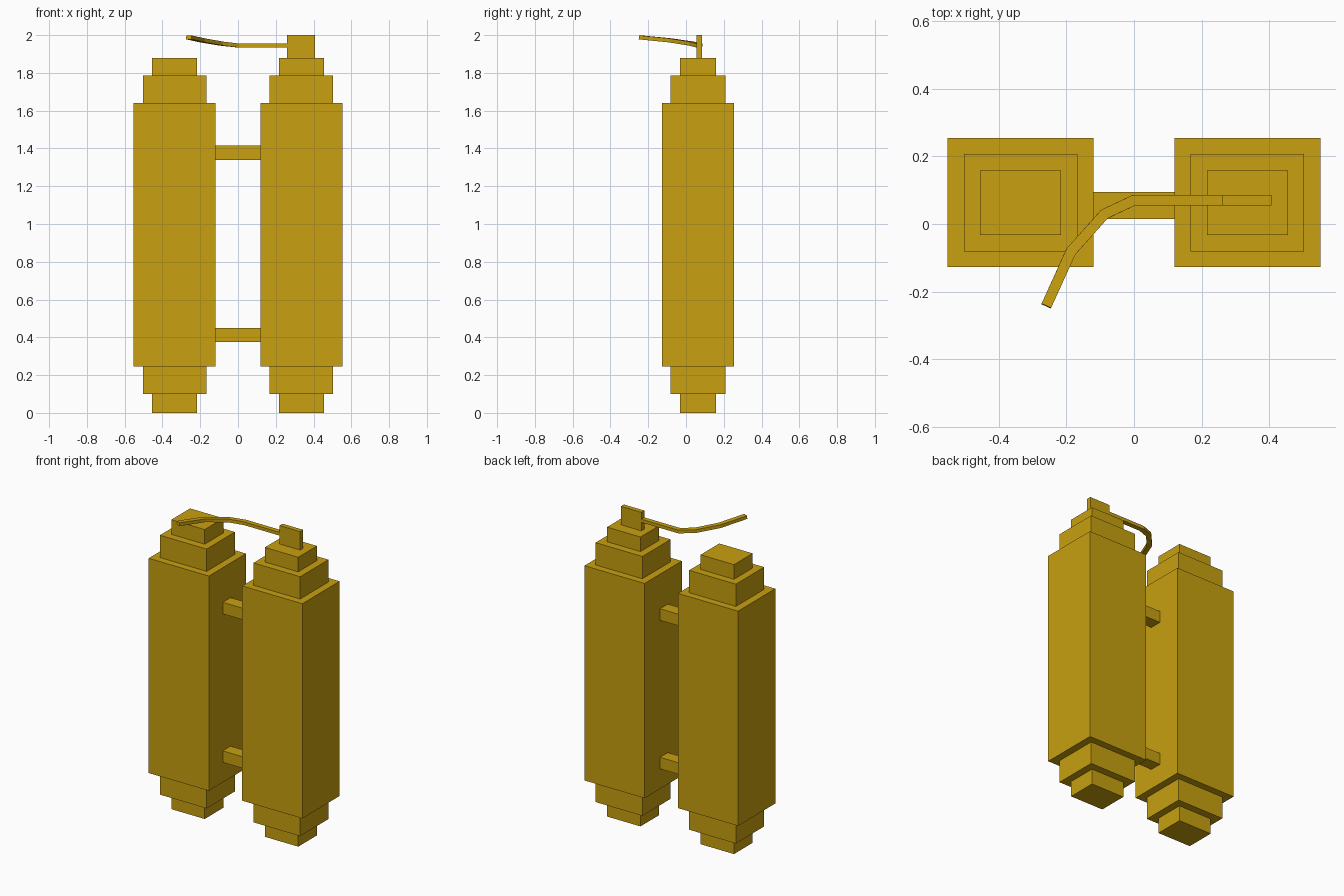
import bpy
import bmesh
from mathutils import Vector

cube = bpy.data.objects.get("Cube")
if cube:
    bpy.data.objects.remove(cube, do_unlink=True)

# Single yellow paint
yellow = bpy.data.materials.new("mustard yellow")
yellow.use_nodes = True
colour = (0.58, 0.35, 0.005, 1)
yellow.diffuse_color = colour
yellow.node_tree.nodes["Principled BSDF"].inputs["Base Color"].default_value = colour

MID_Y = 0.063


def finish(name, bm):
    bmesh.ops.recalc_face_normals(bm, faces=bm.faces)
    mesh = bpy.data.meshes.new(name)
    bm.to_mesh(mesh)
    bm.free()
    mesh.materials.append(yellow)
    obj = bpy.data.objects.new(name, mesh)
    bpy.context.collection.objects.link(obj)
    return obj


def skin(bm, rings):
    """Join four-cornered rings into a closed solid."""
    loops = [[bm.verts.new(p) for p in ring] for ring in rings]
    for a, b in zip(loops, loops[1:]):
        for i in range(4):
            j = (i + 1) % 4
            bm.faces.new((a[i], a[j], b[j], b[i]))
    bm.faces.new(loops[0][::-1])
    bm.faces.new(loops[-1])


def box(name, low, high):
    bm = bmesh.new()
    rings = [[(low[0], low[1], z), (high[0], low[1], z),
              (high[0], high[1], z), (low[0], high[1], z)] for z in (low[2], high[2])]
    skin(bm, rings)
    return finish(name, bm)


# Stepped tanks: half width, half depth, height along the outline
PROFILE = [(0.12, 0.096, 0), (0.12, 0.096, 0.10), (0.168, 0.145, 0.10),
           (0.168, 0.145, 0.245), (0.216, 0.191, 0.245), (0.216, 0.191, 1.64),
           (0.168, 0.145, 1.64), (0.168, 0.145, 1.785), (0.12, 0.096, 1.785),
           (0.12, 0.096, 1.88)]
for side, name in ((1, "left_tank"), (-1, "right_tank")):
    bm = bmesh.new()
    cx = side * 0.336
    skin(bm, [[(cx + sx * w, MID_Y + sy * d, z)
               for sx, sy in ((-1, -1), (1, -1), (1, 1), (-1, 1))]
              for w, d, z in PROFILE])
    finish(name, bm)

# Bars joining the tanks
for name, z in (("lower_bar", 0.375), ("upper_bar", 1.34)):
    box(name, (-0.122, 0.015, z), (0.122, 0.095, z + 0.075))

# Flat valve on the left tank
box("valve", (0.26, 0.055, 1.88), (0.408, 0.086, 2.0))

# Hose swept forward from the valve with mitred corners
PATH = [Vector(p) for p in ((0.262, 0.0705, 1.945), (0, 0.0705, 1.945),
                            (-0.088, 0.029, 1.955), (-0.187, -0.082, 1.972),
                            (-0.26, -0.243, 1.988))]
rings = []
for i, p in enumerate(PATH):
    before = (p - PATH[i - 1]).normalized() if i else None
    after = (PATH[i + 1] - p).normalized() if i < len(PATH) - 1 else None
    before, after = before or after, after or before
    tangent = (before + after).normalized()
    across = tangent.cross(Vector((0, 0, 1))).normalized()
    up = across.cross(tangent)
    across = across * 0.0155 / tangent.dot(after)
    up = up * 0.0105
    rings.append([p + across * a + up * u for a, u in ((-1, -1), (1, -1), (1, 1), (-1, 1))])
bm = bmesh.new()
skin(bm, rings)
finish("hose", bm)
